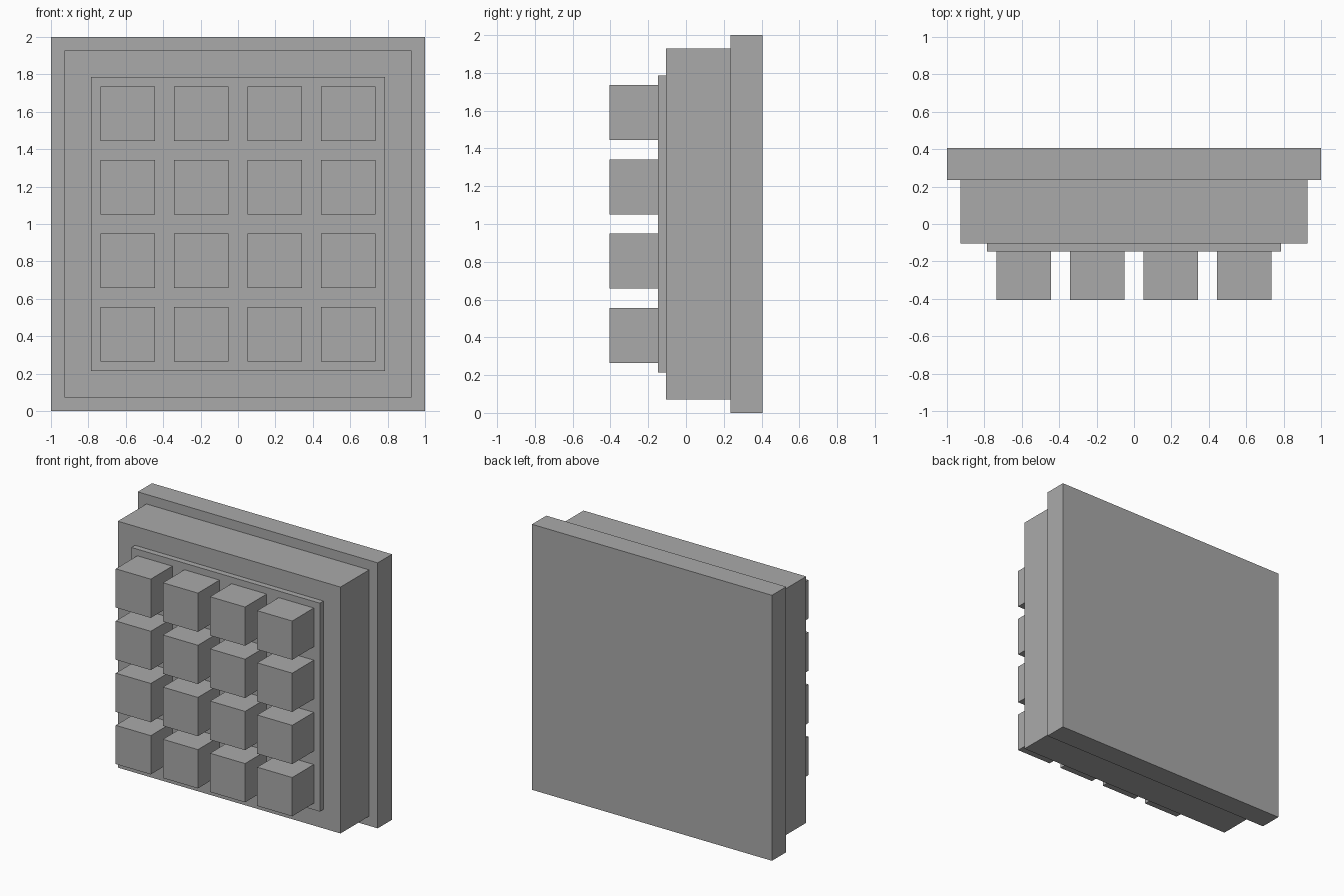
import bpy

if "Cube" in bpy.data.objects:
    bpy.data.objects.remove(bpy.data.objects["Cube"])

grey = bpy.data.materials.new("plain_grey")
grey.diffuse_color = (0.4, 0.4, 0.4, 1)
grey.use_nodes = True
grey.node_tree.nodes["Principled BSDF"].inputs["Base Color"].default_value = grey.diffuse_color


def box(name, half_x, half_z, front, back, x=0.0, z=1.0):
    """Box centred on (x, z) spanning front..back along y."""
    bpy.ops.mesh.primitive_cube_add(size=2, location=(x, (front + back) / 2, z))
    ob = bpy.context.object
    ob.name = name
    ob.scale = (half_x, (back - front) / 2, half_z)
    bpy.ops.object.transform_apply(location=False, rotation=False, scale=True)
    ob.data.materials.append(grey)
    return ob


# Stepped slab: back plate, main body, raised front panel
box("back_plate", 1.0, 1.0, 0.235, 0.405)
box("main_body", 0.928, 0.928, -0.105, 0.235)
box("front_panel", 0.785, 0.785, -0.148, -0.105)

# 4 x 4 grid of square blocks on the panel
PITCH = 0.393
for row in range(4):
    for col in range(4):
        box(f"block_{row + 1}_{col + 1}", 0.146, 0.146, -0.405, -0.148,
            x=(col - 1.5) * PITCH, z=1 + (row - 1.5) * PITCH)
